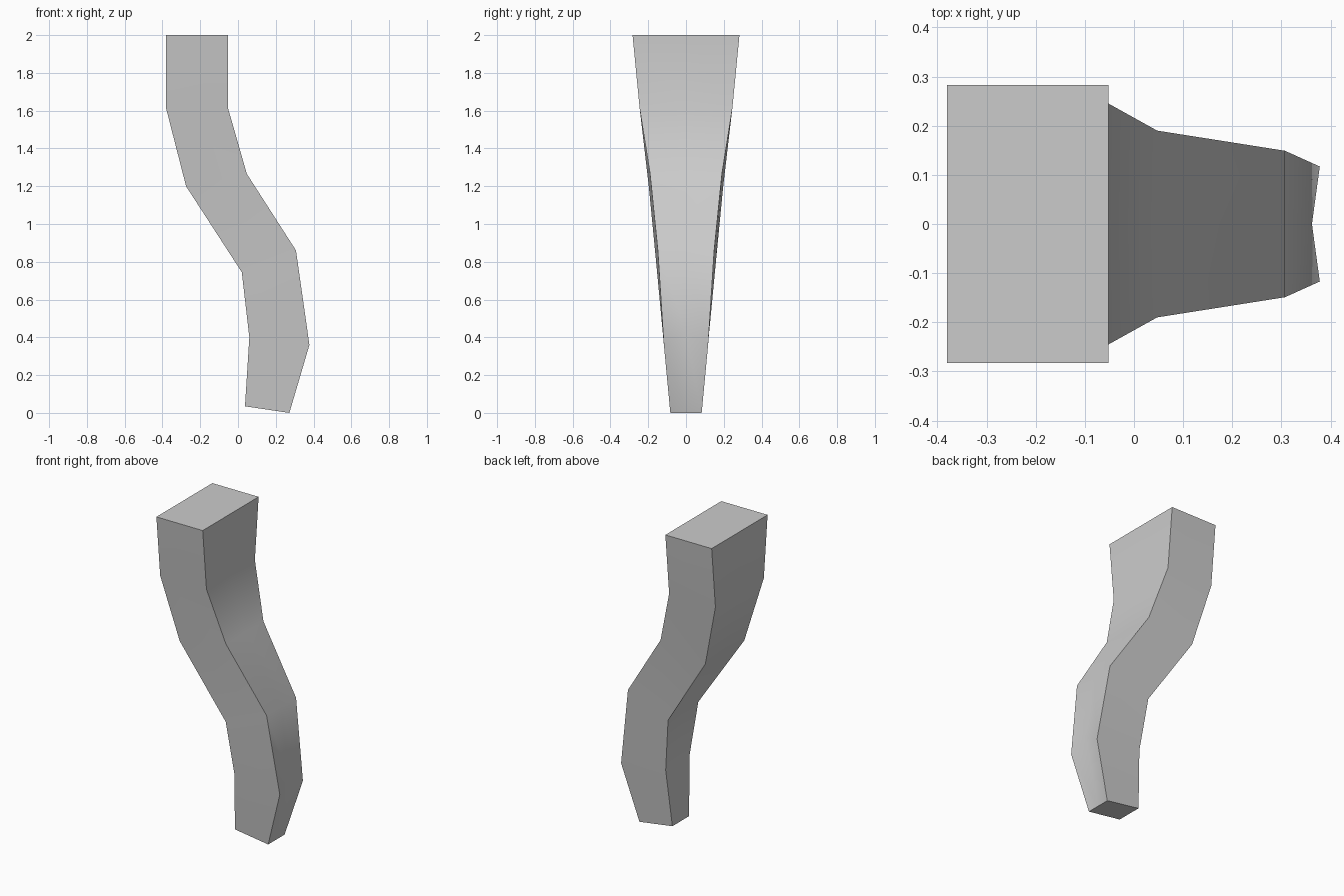
import bpy, bmesh, math

cube = bpy.data.objects.get("Cube")
if cube:
    bpy.data.objects.remove(cube, do_unlink=True)

# Plain grey finish
grey = bpy.data.materials.new("grey")
grey.use_nodes = True
colour = (0.6, 0.6, 0.6, 1)
grey.diffuse_color = colour
grey.node_tree.nodes["Principled BSDF"].inputs["Base Color"].default_value = colour

# Leg outline from top to foot: x, z, half width on the inner and outer curves
inner = [(-.38, 2, .283), (-.38, 1.61, .245), (-.275, 1.2, .197),
         (.02, .745, .153), (.06, .4, .12), (.037, .035, .085)]
outer = [(-.052, 2, .283), (-.052, 1.61, .245), (.047, 1.265, .19),
         (.307, .86, .149), (.378, .36, .117), (.272, 0, .083)]

bm = bmesh.new()
rings = []
for (xi, zi, wi), (xo, zo, wo) in zip(inner, outer):
    ring = [(xi, wi, zi), (xi, 0, zi), (xi, -wi, zi),
            (xo, -wo, zo), (xo, 0, zo), (xo, wo, zo)]
    rings.append([bm.verts.new(p) for p in ring])

# Shallow dip in the middle of the knee
rings[4][4].co = (.362, 0, .43)

# Sides between the rings, then the two ends
for a, b in zip(rings, rings[1:]):
    for i in range(6):
        j = (i + 1) % 6
        bm.faces.new((a[i], a[j], b[j], b[i]))
bm.faces.new(rings[0])
bm.faces.new(rings[-1])
bmesh.ops.recalc_face_normals(bm, faces=bm.faces)

mesh = bpy.data.meshes.new("curved_leg")
bm.to_mesh(mesh)
bm.free()
mesh.materials.append(grey)
leg = bpy.data.objects.new("curved_leg", mesh)
bpy.context.collection.objects.link(leg)

# Soft bends with crisp long edges
bpy.ops.object.select_all(action='DESELECT')
leg.select_set(True)
bpy.context.view_layer.objects.active = leg
bpy.ops.object.shade_smooth_by_angle(angle=math.radians(30))
